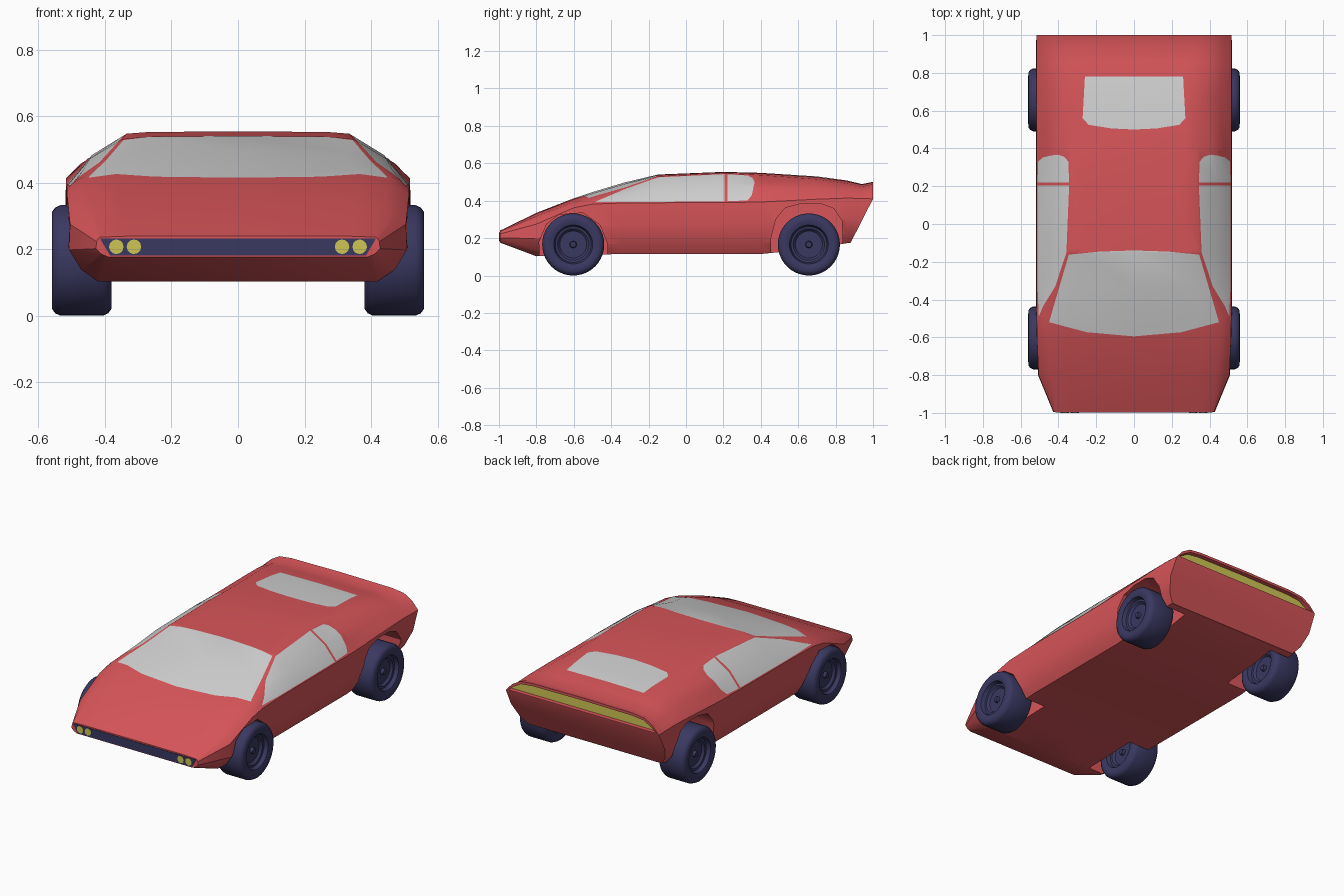
import bpy, bmesh, math
from mathutils import Vector

if "Cube" in bpy.data.objects:
    bpy.data.objects.remove(bpy.data.objects["Cube"])


def material(name, col):
    m = bpy.data.materials.new(name)
    m.diffuse_color = (*col, 1)
    m.use_nodes = True
    m.node_tree.nodes["Principled BSDF"].inputs["Base Color"].default_value = m.diffuse_color
    return m


RED = material("red paint", (0.68, 0.09, 0.10))
GLASS = material("pale glass", (0.64, 0.64, 0.64))
NAVY = material("navy rubber", (0.042, 0.040, 0.12))
YELLOW = material("yellow lamp", (0.62, 0.56, 0.09))


def make(name, bm, mats, angle=30):
    bmesh.ops.recalc_face_normals(bm, faces=bm.faces)
    me = bpy.data.meshes.new(name)
    bm.to_mesh(me)
    bm.free()
    ob = bpy.data.objects.new(name, me)
    bpy.context.collection.objects.link(ob)
    for m in mats:
        me.materials.append(m)
    smooth(ob, angle)
    return ob


def smooth(ob, angle=30):
    bpy.ops.object.select_all(action='DESELECT')
    ob.select_set(True)
    bpy.context.view_layer.objects.active = ob
    bpy.ops.object.shade_smooth_by_angle(angle=math.radians(angle))


def prism(points, axis, lo, hi):
    """Extrude a 2D outline along axis 0 (outline y,z) or 1 (outline x,z)."""
    bm = bmesh.new()
    rows = []
    for d in (lo, hi):
        rows.append([bm.verts.new((d, a, b) if axis == 0 else (a, d, b)) for a, b in points])
    n = len(points)
    bm.faces.new(rows[0])
    bm.faces.new(rows[1][::-1])
    for i in range(n):
        j = (i + 1) % n
        bm.faces.new((rows[0][i], rows[0][j], rows[1][j], rows[1][i]))
    return bm


# Body cross-sections: y, top z, roof edge x z, shoulder x z, floor x z
SECTIONS = [
    (-0.995, .240, .415, .236, .425, .222, .390, .176),
    (-0.80, .335, .440, .318, .505, .275, .420, .103),
    (-0.60, .413, .455, .392, .514, .362, .440, .108),
    (-0.50, .446, .460, .418, .515, .382, .455, .112),
    (-0.33, .497, .405, .467, .516, .388, .460, .115),
    (-0.15, .540, .348, .531, .516, .389, .460, .115),
    (0.20, .554, .335, .547, .516, .390, .460, .115),
    (0.40, .549, .340, .537, .517, .393, .460, .115),
    (0.70, .530, .370, .515, .517, .408, .460, .145),
    (0.86, .508, .400, .492, .517, .414, .455, .173),
    (0.94, .489, .412, .476, .517, .412, .452, .175),
    (1.00, .501, .420, .488, .516, .410, .450, .175),
]
SLANT = {0.94: 0.31, 1.00: 0.51}   # undercut of the tail


def ring(s):
    y, zt, xr, zr, xs, zs, xb, zb = s
    bulge = 0.09 * (zr - zs)
    h = zs - zb
    half = [(0, zt), (.8 * xr, zr + .75 * (zt - zr)), (xr, zr),
            ((xr + xs) / 2 + bulge, (zr + zs) / 2 + bulge), (xs, zs),
            (xs * 1.006, zb + .55 * h), (xb + .6 * (xs - xb), zb + .2 * h), (xb, zb), (0, zb)]
    full = half + [(-x, z) for x, z in half[-2:0:-1]]
    k = SLANT.get(y, 0)
    return [(x, y - k * max(0, zs - z), z) for x, z in full]


bm = bmesh.new()
strip = bm.faces.layers.int.new("strip")
rings = [[bm.verts.new(p) for p in ring(s)] for s in SECTIONS]
for a, b in zip(rings, rings[1:]):
    for i in range(16):
        j = (i + 1) % 16
        f = bm.faces.new((a[i], a[j], b[j], b[i]))
        f[strip] = i if i < 8 else 15 - i
last = rings[-1]
caps = [bm.faces.new(rings[0]), bm.faces.new(last[:5] + last[12:]), bm.faces.new(last[4:13])]
for f in caps:
    f[strip] = 9
bmesh.ops.recalc_face_normals(bm, faces=bm.faces)

# Recessed tail lamp panel
tail = caps[1]
bmesh.ops.inset_individual(bm, faces=[tail], thickness=0.016, depth=0)
bmesh.ops.inset_individual(bm, faces=[tail], thickness=0.002, depth=-0.025)
tail.material_index = 2


def paint_window(poly, strips, axes):
    """Cut a convex outline into the chosen body strips and paint it as glass."""
    u, v = axes
    ys = [p[axes.index(1)] for p in poly]
    edges = list(zip(poly, poly[1:] + poly[:1]))
    for a, b in edges:
        faces = [f for f in bm.faces if f[strip] in strips
                 and max(w.co.y for w in f.verts) > min(ys)
                 and min(w.co.y for w in f.verts) < max(ys)]
        geom = faces + list({e for f in faces for e in f.edges}) + list({w for f in faces for w in f.verts})
        co, no = Vector(), Vector()
        co[u], co[v] = a
        no[u], no[v] = b[1] - a[1], a[0] - b[0]
        bmesh.ops.bisect_plane(bm, geom=geom, dist=1e-5, plane_co=co, plane_no=no.normalized())
    for f in bm.faces:
        if f[strip] in strips:
            c = f.calc_center_median()
            side = [(b[0] - a[0]) * (c[v] - a[1]) - (b[1] - a[1]) * (c[u] - a[0]) for a, b in edges]
            if min(side) > 0:
                f.material_index = 1


# Windshield and rear window, drawn from above
paint_window([(-.45, -.52), (-.25, -.573), (0, -.595), (.25, -.573), (.45, -.52),
              (.345, -.162), (.18, -.146), (0, -.14), (-.18, -.146), (-.345, -.162)], (0, 1), (0, 1))
paint_window([(-.24, .525), (-.12, .506), (0, .5), (.12, .506), (.24, .525), (.272, .56),
              (.26, .78), (-.26, .78), (-.272, .56)], (0, 1), (0, 1))
# Side windows, drawn from the side (both sides at once)
paint_window([(-.49, .392), (.205, .396), (.205, .542), (-.15, .525), (-.33, .461)], (2, 3), (1, 2))
paint_window([(.221, .397), (.33, .402), (.352, .43), (.367, .5), (.355, .522), (.33, .535),
              (.221, .541)], (2, 3), (1, 2))
body = make("body", bm, [RED, GLASS, YELLOW])

# Wheel arches cut out of the body
FRONT_ARCH = [(-.78, 0), (-.785, .18), (-.745, .275), (-.68, .325), (-.55, .335), (-.46, .27),
              (-.42, .17), (-.415, 0)]
REAR_ARCH = [(.45, 0), (.455, .2), (.48, .3), (.53, .362), (.62, .385), (.72, .385), (.79, .358),
             (.835, .29), (.838, 0)]
for outline in (FRONT_ARCH, REAR_ARCH):
    for lo, hi in ((.32, .7), (-.7, -.32)):
        cutter = make("arch_cutter", prism(outline, 0, lo, hi), [RED])
        cutter.hide_render = True
        mod = body.modifiers.new("arch", 'BOOLEAN')
        mod.operation = 'DIFFERENCE'
        mod.solver = 'EXACT'
        mod.object = cutter
        bpy.context.view_layer.objects.active = body
        bpy.ops.object.modifier_apply(modifier=mod.name)
        bpy.data.objects.remove(cutter)
smooth(body)

# Grille plate and paired headlamps
make("grille", prism([(-.415, .232), (.415, .232), (.385, .181), (-.385, .181)], 1, -.998, -.991), [NAVY])
for s in (-1, 1):
    for x in (.313, .366):
        disc = [(s * x + .022 * math.cos(t * math.pi / 6), .207 + .022 * math.sin(t * math.pi / 6))
                for t in range(12)]
        make("headlamp", prism(disc, 1, -1.0, -.994), [YELLOW])

# Wheels: lathed tyre and dished hub
HALF = [(.062, 0), (.062, .015), (.045, .019), (.045, .072), (.058, .084), (.06, .096), (.083, .104),
        (.09, .125), (.089, .146), (.08, .159), (.064, .166)]
PROFILE = HALF + [(-x, r) for x, r in reversed(HALF)]
for name, y in (("front_wheel", -.603), ("rear_wheel", .657)):
    for s in (-1, 1):
        bm = bmesh.new()
        vs = [bm.verts.new((x, 0, r)) for x, r in PROFILE]
        es = [bm.edges.new(p) for p in zip(vs, vs[1:])]
        bmesh.ops.spin(bm, geom=vs + es, cent=(0, 0, 0), axis=(1, 0, 0), angle=math.tau, steps=40)
        bmesh.ops.remove_doubles(bm, verts=bm.verts, dist=1e-4)
        wheel = make(name, bm, [NAVY], 35)
        wheel.location = (s * .47, y, .166)
